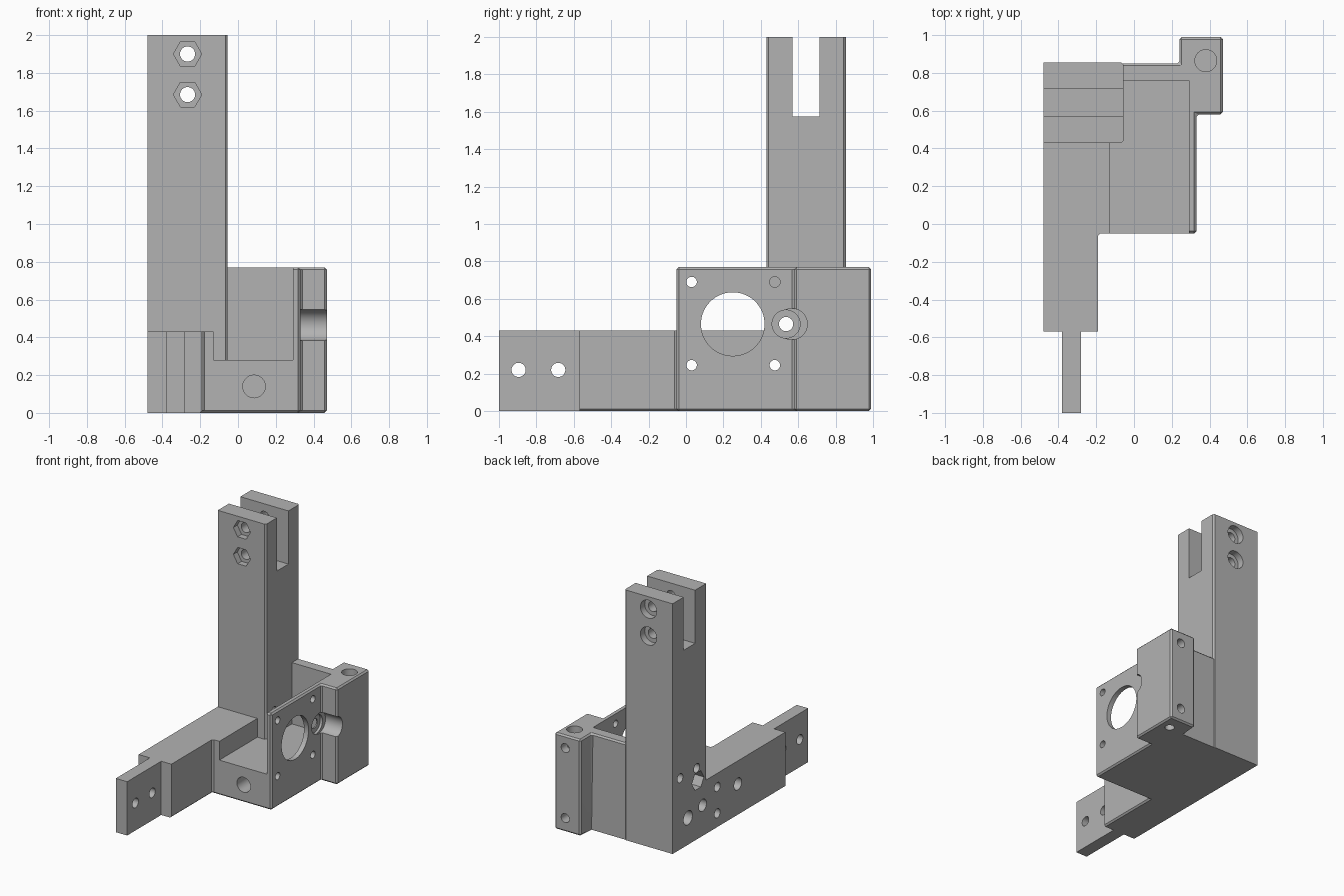
import bpy, bmesh
from math import pi
from mathutils import Matrix

default = bpy.data.objects.get("Cube")
if default:
    bpy.data.objects.remove(default, do_unlink=True)

grey = bpy.data.materials.new("plain grey")
grey.use_nodes = True
grey.diffuse_color = (0.45, 0.45, 0.45, 1)
grey.node_tree.nodes["Principled BSDF"].inputs["Base Color"].default_value = (0.45, 0.45, 0.45, 1)

CH = 0.012  # chamfer width


def finish(name, bm):
    bmesh.ops.recalc_face_normals(bm, faces=bm.faces)
    me = bpy.data.meshes.new(name)
    bm.to_mesh(me)
    bm.free()
    me.materials.append(grey)
    ob = bpy.data.objects.new(name, me)
    bpy.context.collection.objects.link(ob)
    return ob


def prism(name, outline, z0, z1, chamfer=None):
    """Extrude a plan outline; chamfer edges whose midpoint passes the rule."""
    bm = bmesh.new()
    face = bm.faces.new([bm.verts.new((x, y, z0)) for x, y in outline])
    top = bmesh.ops.extrude_face_region(bm, geom=[face])["geom"]
    for v in top:
        if isinstance(v, bmesh.types.BMVert):
            v.co.z = z1
    bmesh.ops.recalc_face_normals(bm, faces=bm.faces)
    if chamfer:
        edges = [e for e in bm.edges if chamfer((e.verts[0].co + e.verts[1].co) / 2)]
        bmesh.ops.bevel(bm, geom=edges, offset=CH, segments=1, affect='EDGES')
    return finish(name, bm)


def box(name, x0, x1, y0, y1, z0, z1, chamfer=None):
    return prism(name, [(x0, y0), (x1, y0), (x1, y1), (x0, y1)], z0, z1, chamfer)


def combine(target, tool, operation):
    mod = target.modifiers.new("boolean", 'BOOLEAN')
    mod.object, mod.operation, mod.solver = tool, operation, 'EXACT'
    bpy.context.view_layer.objects.active = target
    bpy.ops.object.modifier_apply(modifier=mod.name)
    bpy.data.objects.remove(tool, do_unlink=True)


def cut(tool):
    combine(frame, tool, 'DIFFERENCE')


def drill(axis, a, b, start, end, r, sides=32):
    """Round or hexagonal hole along an axis; a, b are the other two coordinates."""
    mid = (start + end) / 2
    place, turn = {
        'X': ((mid, a, b), Matrix.Rotation(pi / 2, 4, 'Y')),
        'Y': ((a, mid, b), Matrix.Rotation(pi / 2, 4, 'X') @ Matrix.Rotation(pi / 2 if sides == 6 else 0, 4, 'Z')),
        'Z': ((a, b, mid), Matrix.Identity(4)),
    }[axis]
    if sides == 6 and axis == 'Y':
        turn = turn @ Matrix.Rotation(pi, 4, 'Z')
    bm = bmesh.new()
    bmesh.ops.create_cone(bm, cap_ends=True, segments=sides, radius1=r, radius2=r,
                          depth=abs(end - start), matrix=Matrix.Translation(place) @ turn)
    cut(finish("drill", bm))


# Base body: stepped plan with chamfered outer edges
plan = [(-.48, -.57), (-.19, -.57), (-.19, -.05), (.33, -.05), (.33, .58),
        (.47, .58), (.47, .99), (.24, .99), (.24, .85), (-.48, .85)]
frame = prism("bracket_frame", plan, 0, .77,
              lambda m: m.x > -.45 and m.y > -.5 and not (m.x < 0 and m.y > .8 and m.z < .1))

# Motor bay and the lowered arm top
cut(box("bay", -.13, .29, -.3, .76, .28, 1))
cut(box("arm_top", -1, -.12, -1, .43, .43, 1))

# Upright column and end tongue
combine(frame, box("column", -.48, -.055, .43, .855, 0, 2,
                   lambda m: m.x > -.1 and .1 < m.z < 1.9), 'UNION')
combine(frame, box("tongue", -.38, -.28, -1, -.5, 0, .43), 'UNION')

# Column fork slot with bolt holes, nut pockets and head recesses
cut(box("slot", -1, .2, .57, .715, 1.575, 2.2))
for z in (1.9, 1.685):
    drill('Y', -.267, z, .3, 1, .04)
    drill('Y', -.267, z, .3, .48, .075, 6)
    drill('Y', -.267, z, .80, 1, .072)

# Tongue bolt holes
for y in (-.895, -.683):
    drill('X', y, .22, -.6, -.1, .038)

# Motor opening and its four screw holes, deeper recesses on the outer side
drill('X', .25, .465, .2, .5, .17, 64)
for y in (.03, .475):
    drill('X', y, .69, .2, .4, .028)
    drill('X', y, .245, -.6, .4, .028)
    drill('X', y, .245, -.6, -.38, .048)

# Cross bolt: through hole, head recess, nut pocket, clearance in the block
drill('X', .535, .465, -.6, .6, .038)
drill('X', .535, .465, .30, .6, .075)
drill('X', .566, .465, .32, .6, .083)
drill('X', .535, .465, -.6, -.38, .075, 6)

# Blind mounting holes on the outer side
for y, z in ((.55, .57), (.76, .57), (.29, .32), (.29, .11)):
    drill('X', y, z, -.6, -.33, .036)
drill('X', .66, .215, -.6, -.25, .056)

# Blind holes in the floor front and in the rear block
drill('Y', .085, .14, -.2, .4, .06)
drill('Z', .38, .865, .35, 1, .058)
drill('Z', .38, .865, -.1, .2, .036)
for z in (.67, .11):
    drill('Y', .375, z, .87, 1.1, .036)

# Smooth bores, sharp edges
bpy.ops.object.select_all(action='DESELECT')
frame.select_set(True)
bpy.context.view_layer.objects.active = frame
bpy.ops.object.shade_smooth_by_angle(angle=pi / 6)
